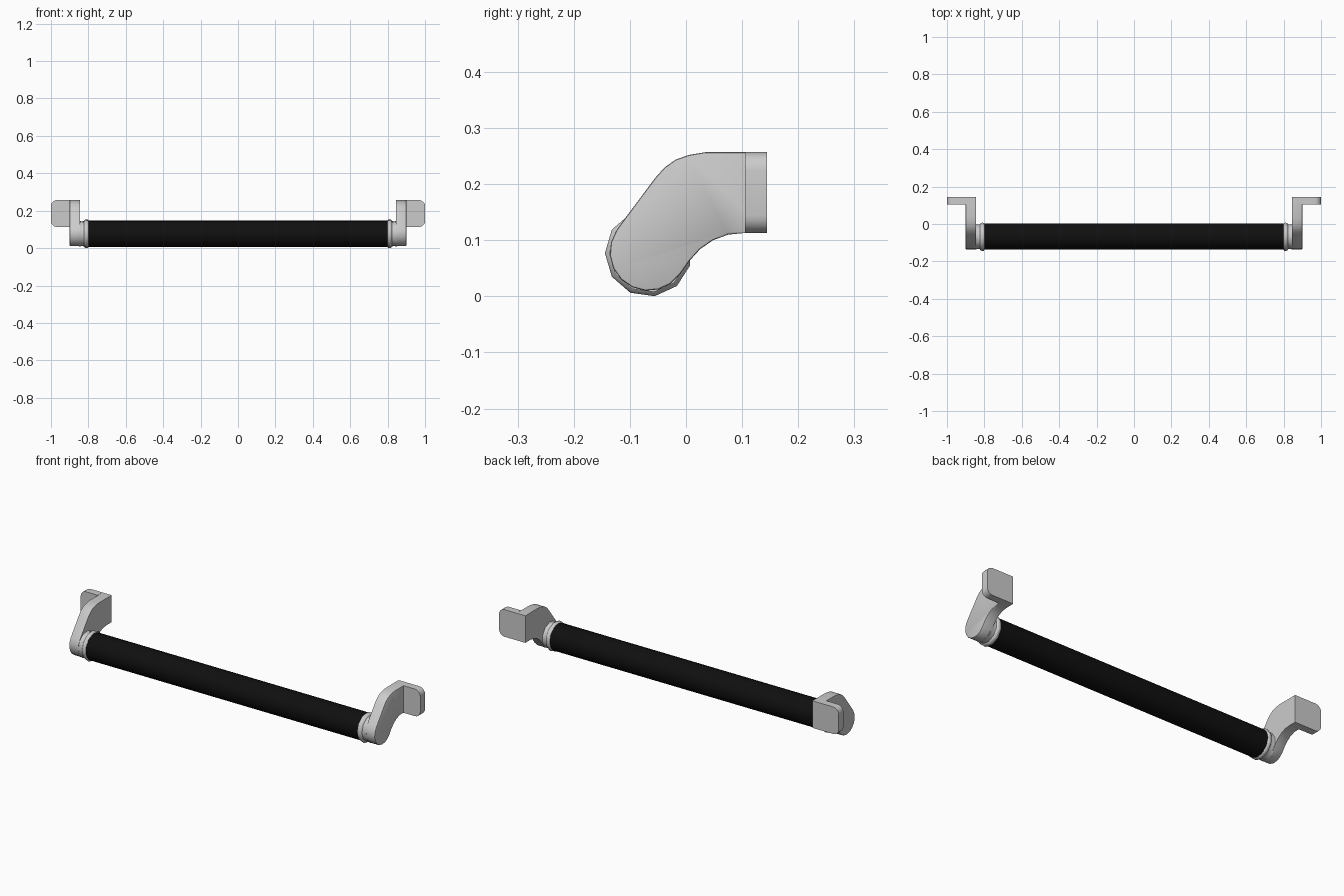
import bpy, bmesh, math

if "Cube" in bpy.data.objects:
    bpy.data.objects.remove(bpy.data.objects["Cube"])

CY, CZ = -0.067, 0.077   # axis of the bar


def finish(bm, name, mirror=True, angle=35, mat=None):
    bmesh.ops.recalc_face_normals(bm, faces=bm.faces)
    me = bpy.data.meshes.new(name)
    bm.to_mesh(me)
    bm.free()
    ob = bpy.data.objects.new(name, me)
    bpy.context.collection.objects.link(ob)
    if mat:
        me.materials.append(mat)
    bpy.ops.object.select_all(action='DESELECT')
    ob.select_set(True)
    bpy.context.view_layer.objects.active = ob
    bpy.ops.object.shade_smooth_by_angle(angle=math.radians(angle))
    if mirror:
        m = ob.modifiers.new("mirror", 'MIRROR')
        m.use_axis[0] = True
        m.use_mirror_merge = False
    return ob


def prism(points, offset):
    bm = bmesh.new()
    face = bm.faces.new([bm.verts.new(p) for p in points])
    res = bmesh.ops.extrude_face_region(bm, geom=[face])
    vs = [g for g in res["geom"] if isinstance(g, bmesh.types.BMVert)]
    bmesh.ops.translate(bm, verts=vs, vec=offset)
    return bm


def revolve(profile, sides, start=0.0):
    """Rings of (x, radius) around the bar axis, capped at both ends."""
    bm = bmesh.new()
    rings = []
    for x, r in profile:
        rings.append([bm.verts.new((x, CY + r * math.cos(start + math.tau * i / sides),
                                    CZ + r * math.sin(start + math.tau * i / sides)))
                      for i in range(sides)])
    for a, b in zip(rings, rings[1:]):
        for i in range(sides):
            j = (i + 1) % sides
            bm.faces.new((a[i], a[j], b[j], b[i]))
    bm.faces.new(rings[0])
    bm.faces.new(rings[-1])
    return bm


# black bar
black = bpy.data.materials.new("black")
black.diffuse_color = (0.005, 0.005, 0.005, 1)
black.use_nodes = True
black.node_tree.nodes["Principled BSDF"].inputs["Base Color"].default_value = black.diffuse_color
finish(revolve([(-0.805, 0.07), (0.805, 0.07)], 24), "bar", False, mat=black)

# end collars: a bead and a narrower neck
finish(revolve([(0.798, 0.070), (0.803, 0.076), (0.812, 0.0775), (0.819, 0.075),
                (0.824, 0.068), (0.838, 0.067), (0.85, 0.070)], 11, math.pi), "collar", angle=40)

# cranked arms
upper = [(0.144, 0.257), (0.105, 0.257), (0.035, 0.257), (0.005, 0.252), (-0.018, 0.244),
         (-0.038, 0.230), (-0.055, 0.211), (-0.105, 0.144)]
lower = [(0.006, 0.063), (0.025, 0.084), (0.048, 0.100), (0.075, 0.110), (0.105, 0.113),
         (0.144, 0.113)]
end = [(CY + 0.069 * math.cos(math.radians(a)), 0.079 + 0.069 * math.sin(math.radians(a)))
       for a in range(145, 326, 20)]
bm = prism([(0.845, y, z) for y, z in upper + end + lower], (0.055, 0, 0))
outer = [e for e in bm.edges if all(v.co.x > 0.89 and v.co.y < 0.11 for v in e.verts)]
bmesh.ops.bevel(bm, geom=outer, offset=0.004, segments=2, profile=0.5, affect='EDGES')
finish(bm, "arm")

# mounting flanges with rounded outer corners
R = 0.032
pts = [(0.899, 0.113)]
for cz, a0 in ((0.113 + R, -90), (0.257 - R, 0)):
    for k in range(6):
        a = math.radians(a0 + 18 * k)
        pts.append((1.0 - R + R * math.cos(a), cz + R * math.sin(a)))
pts.append((0.899, 0.257))
finish(prism([(x, 0.105, z) for x, z in pts], (0, 0.039, 0)), "mounting_flange")
